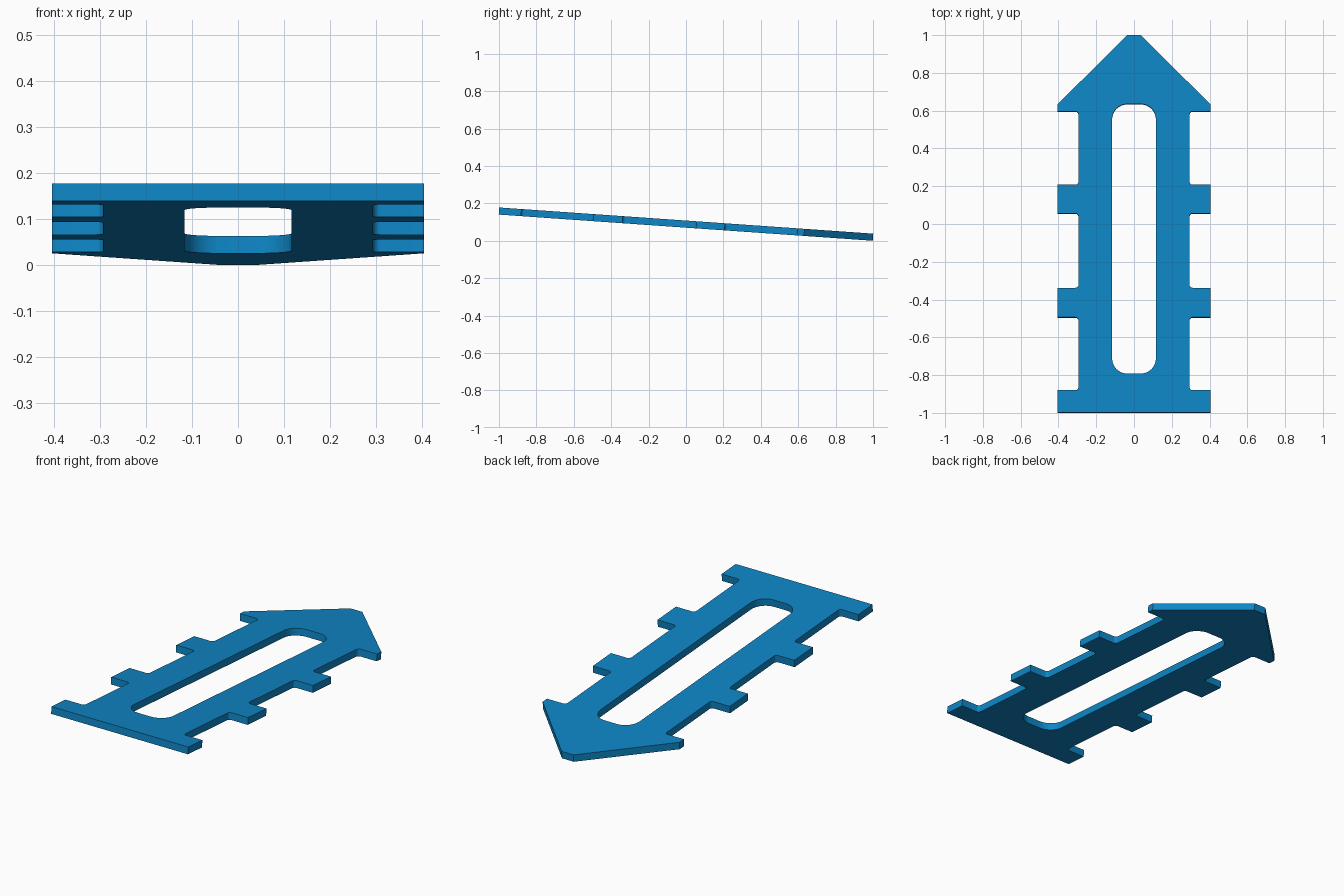
import bpy, bmesh
from math import sin, cos, pi, radians
from mathutils import Matrix

if "Cube" in bpy.data.objects:
    bpy.data.objects.remove(bpy.data.objects["Cube"])

TILT = radians(4)
THICK = 0.038
EDGE, NECK = 0.405, 0.294      # half widths at the tabs and at the notches
FILLET = 0.016


def arc(cx, cy, r, start, end, steps):
    """Points along a circular arc, angles in degrees."""
    angles = [radians(start + (end - start) * i / steps) for i in range(steps + 1)]
    return [(cx + r * cos(a), cy + r * sin(a)) for a in angles]


# Right half of the outline, from the pointed end to the square end
half = [(0.035, 1.0), (EDGE, 0.632)]
for top, bottom in [(0.595, 0.207), (0.055, -0.339), (-0.495, -0.881)]:
    x = NECK + FILLET
    half.append((EDGE, top))
    half += arc(x, top - FILLET, FILLET, 90, 180, 4)
    half += arc(x, bottom + FILLET, FILLET, 180, 270, 4)
    half.append((EDGE, bottom))
half.append((EDGE, -1.0))
outline = half + [(-x, y) for x, y in reversed(half)]

# Rounded central slot
SW, S0, S1, R = 0.116, -0.793, 0.634, 0.08
slot = (arc(SW - R, S1 - R, R, 0, 90, 8) + arc(R - SW, S1 - R, R, 90, 180, 8)
        + arc(R - SW, S0 + R, R, 180, 270, 8) + arc(SW - R, S0 + R, R, 270, 360, 8))

# Fill the outline around the slot, then give it thickness
bm = bmesh.new()
edges = []
for loop in (outline, slot):
    vs = [bm.verts.new((x, y / cos(TILT), -THICK / 2)) for x, y in loop]
    edges += [bm.edges.new((vs[i - 1], vs[i])) for i in range(len(vs))]
bmesh.ops.triangle_fill(bm, edges=edges, use_beauty=True)
ext = bmesh.ops.extrude_face_region(bm, geom=bm.faces[:])
top_verts = [g for g in ext["geom"] if isinstance(g, bmesh.types.BMVert)]
bmesh.ops.translate(bm, verts=top_verts, vec=(0, 0, THICK))
bmesh.ops.recalc_face_normals(bm, faces=bm.faces[:])

# Tilt the plate so the pointed end touches the floor
bm.transform(Matrix.Rotation(-TILT, 4, 'X'))
low = min(v.co.z for v in bm.verts)
bm.transform(Matrix.Translation((0, 0, -low)))

mesh = bpy.data.meshes.new("slotted_arrow_plate")
bm.to_mesh(mesh)
bm.free()
plate = bpy.data.objects.new("slotted_arrow_plate", mesh)
bpy.context.collection.objects.link(plate)

blue = bpy.data.materials.new("blue")
blue.diffuse_color = (0.0044, 0.238, 0.565, 1)
blue.use_nodes = True
blue.node_tree.nodes["Principled BSDF"].inputs["Base Color"].default_value = blue.diffuse_color
mesh.materials.append(blue)

# Smooth the rounded corners, keep the plate edges crisp
bpy.context.view_layer.objects.active = plate
plate.select_set(True)
bpy.ops.object.shade_smooth_by_angle(angle=radians(30))
